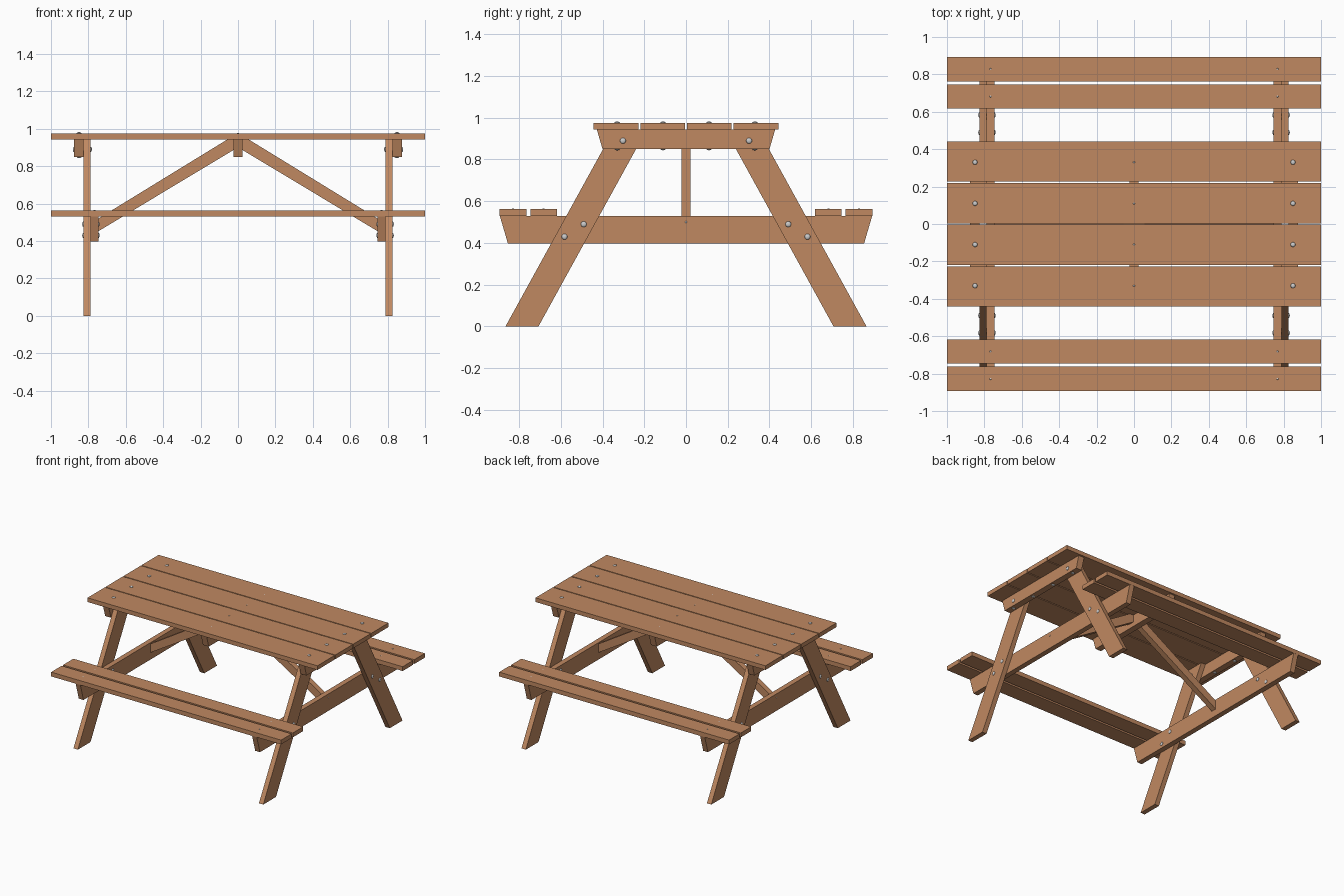
import bpy, bmesh
from mathutils import Matrix, Vector

if "Cube" in bpy.data.objects:
    bpy.data.objects.remove(bpy.data.objects["Cube"])

wood = bpy.data.materials.new("wood")
wood.diffuse_color = (0.53, 0.25, 0.12, 1)
wood.use_nodes = True
wood.node_tree.nodes["Principled BSDF"].inputs["Base Color"].default_value = wood.diffuse_color


def finish(name, bm, mat=None):
    bmesh.ops.recalc_face_normals(bm, faces=bm.faces)
    me = bpy.data.meshes.new(name)
    bm.to_mesh(me)
    bm.free()
    if mat:
        me.materials.append(mat)
    ob = bpy.data.objects.new(name, me)
    bpy.context.collection.objects.link(ob)
    return ob


def plank(name, profile, axis, lo, hi):
    """Extrude a 2D profile along x (profile is y,z) or y (profile is x,z)."""
    bm = bmesh.new()
    place = (lambda a, b: (lo, a, b)) if axis == 'x' else (lambda a, b: (a, lo, b))
    face = bm.faces.new([bm.verts.new(place(*p)) for p in profile])
    ext = bmesh.ops.extrude_face_region(bm, geom=[face])
    step = Vector((hi - lo, 0, 0) if axis == 'x' else (0, hi - lo, 0))
    bmesh.ops.translate(bm, vec=step,
                        verts=[v for v in ext['geom'] if isinstance(v, bmesh.types.BMVert)])
    return finish(name, bm, wood)


def rect(a0, a1, b0, b1):
    return [(a0, b0), (a1, b0), (a1, b1), (a0, b1)]


def span(s, a, b):
    return sorted((s * a, s * b))


def heads(name, spots, axis, r, h):
    """Flattened round fastener heads sitting half sunk in the surface."""
    bm = bmesh.new()
    scale = [h if c == axis else r for c in 'xyz']
    turn = Matrix.Rotation(1.5708, 4, 'Y') if axis == 'x' else Matrix()
    for p in spots:
        m = Matrix.Translation(p) @ Matrix.Diagonal((*scale, 1)) @ turn
        bmesh.ops.create_uvsphere(bm, u_segments=16, v_segments=8, radius=1, matrix=m)
    ob = finish(name, bm)
    ob.data.shade_smooth()


TOP0, TOP1 = 0.943, 0.976       # table top underside and surface
SEAT0, SEAT1 = 0.53, 0.564      # seat underside and surface
CLEAT = [(-0.40, 0.85), (0.40, 0.85), (0.427, TOP0), (-0.427, TOP0)]
BEAM = [(-0.853, 0.397), (0.853, 0.397), (0.892, SEAT0), (-0.892, SEAT0)]

# Table top and seat boards
for s, side in ((-1, "front"), (1, "back")):
    for a, b, part in ((0.004, 0.219, "inner"), (0.227, 0.442, "outer")):
        plank(f"{side}_{part}_top_board", rect(*span(s, a, b), TOP0, TOP1), 'x', -1, 1)
    for a, b, part in ((0.618, 0.746, "inner"), (0.763, 0.893, "outer")):
        plank(f"{side}_{part}_seat_board", rect(*span(s, a, b), SEAT0, SEAT1), 'x', -1, 1)

# Middle cleat under the top
plank("middle_cleat", CLEAT, 'x', -0.025, 0.025)

for t, end in ((-1, "left"), (1, "right")):
    # End cleat and seat beam
    plank(f"{end}_cleat", CLEAT, 'x', *span(t, 0.826, 0.876))
    plank(f"{end}_seat_beam", BEAM, 'x', *span(t, 0.747, 0.788))
    # Splayed legs
    for s, side in ((-1, "front"), (1, "back")):
        leg = [(s * 0.865, 0), (s * 0.707, 0), (s * 0.188, TOP0), (s * 0.346, TOP0)]
        plank(f"{side}_{end}_leg", leg, 'x', *span(t, 0.788, 0.826))
    # Diagonal brace from seat beam to middle cleat
    brace = [(t * 0.747, 0.452), (t * 0.025, 0.886), (t * 0.025, TOP0),
             (t * 0.057, TOP0), (t * 0.747, 0.52)]
    plank(f"{end}_brace", brace, 'y', -0.022, 0.022)

# Bolt heads
ends, sides = (-1, 1), (-1, 1)
rows = (-0.33, -0.11, 0.11, 0.33)
heads("top_bolts", [(t * 0.85, y, z) for t in ends for y in rows for z in (TOP1, 0.85)],
      'z', 0.013, 0.006)
leg_bolts = [(t * x, s * y, z) for t in ends for s in sides
             for y, z, x0, x1 in ((0.302, 0.89, 0.788, 0.876),
                                  (0.49, 0.49, 0.747, 0.826),
                                  (0.582, 0.43, 0.747, 0.826))
             for x in (x0, x1)]
heads("leg_bolts", leg_bolts, 'x', 0.014, 0.007)

# Small screws in the top, seats and seat beams
screws = [(0, y, TOP1) for y in rows]
screws += [(t * 0.767, s * y, SEAT1) for t in ends for s in sides for y in (0.682, 0.828)]
heads("board_screws", screws, 'z', 0.005, 0.002)
heads("brace_screws", [(t * 0.788, 0, 0.5) for t in ends], 'x', 0.005, 0.002)
